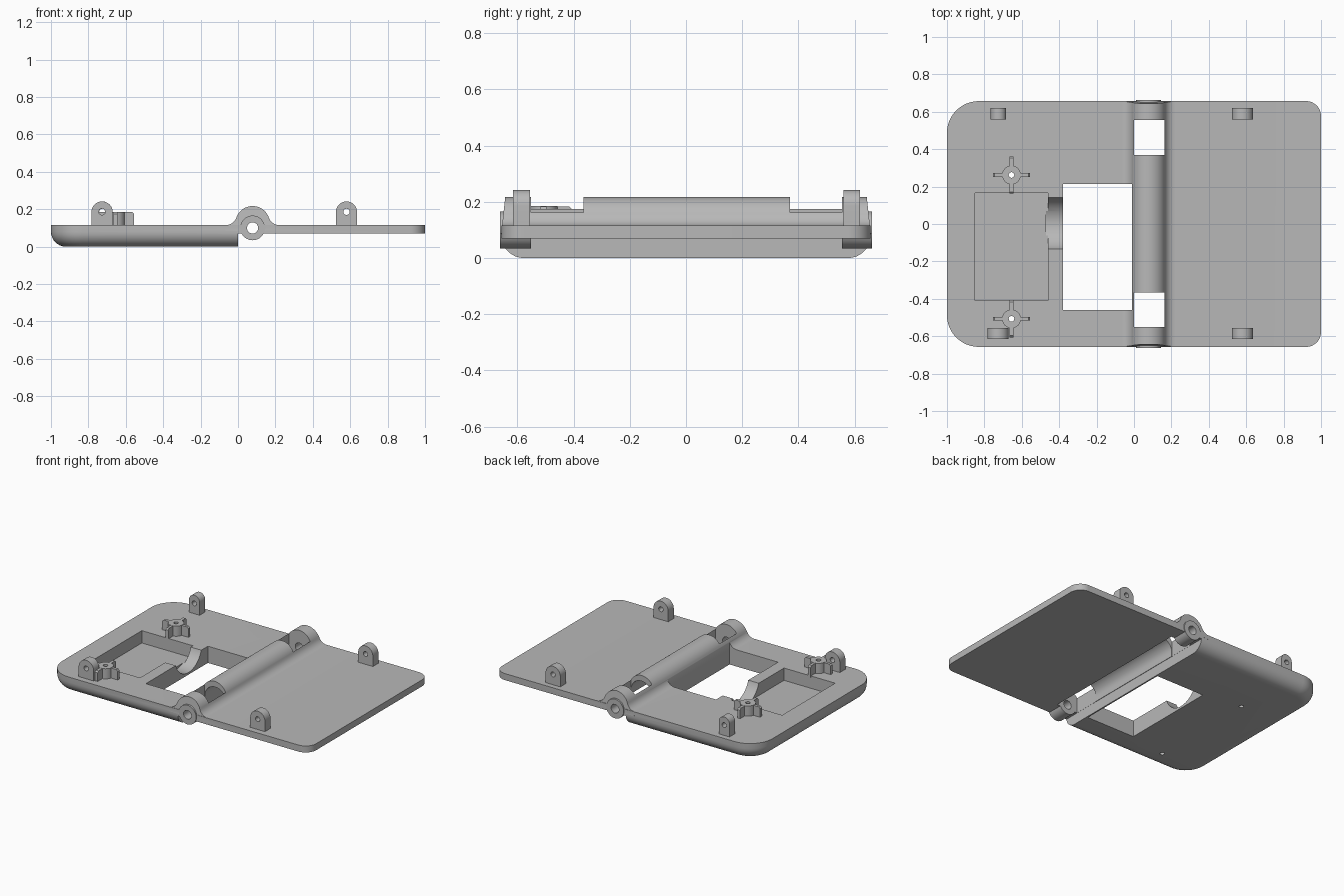
import bpy, bmesh
from math import sin, cos, pi, radians, asin

if "Cube" in bpy.data.objects:
    bpy.data.objects.remove(bpy.data.objects["Cube"], do_unlink=True)

grey = bpy.data.materials.new("plain grey")
grey.use_nodes = True
grey.diffuse_color = (0.48, 0.48, 0.48, 1)
grey.node_tree.nodes["Principled BSDF"].inputs["Base Color"].default_value = (0.48, 0.48, 0.48, 1)

TOP = 0.115      # upper face of both plates
HALF = 0.657     # half of the depth
PIN_X = 0.078    # hinge axis


def loft(name, rings):
    """Solid through matching closed rings, capped at both ends."""
    bm = bmesh.new()
    vs = [[bm.verts.new(p) for p in ring] for ring in rings]
    n = len(vs[0])
    for a, b in zip(vs, vs[1:]):
        for i in range(n):
            j = (i + 1) % n
            bm.faces.new((a[i], a[j], b[j], b[i]))
    bm.faces.new(vs[0])
    bm.faces.new(vs[-1])
    bmesh.ops.recalc_face_normals(bm, faces=bm.faces)
    mesh = bpy.data.meshes.new(name)
    bm.to_mesh(mesh)
    bm.free()
    mesh.materials.append(grey)
    ob = bpy.data.objects.new(name, mesh)
    bpy.context.collection.objects.link(ob)
    return ob


def arc(cx, cy, r, a0, a1, n):
    return [(cx + r * cos(a0 + (a1 - a0) * i / n), cy + r * sin(a0 + (a1 - a0) * i / n))
            for i in range(n + 1)]


def circle(cx, cy, r, n=40):
    return arc(cx, cy, r, 0, 2 * pi, n)[:-1]


def prism_y(name, profile, y0, y1, lean=0.0):
    """Extrude an (x, z) profile along y; lean tapers the ends upward."""
    mid = (y0 + y1) / 2
    return loft(name, [[(x, y - lean * z * (1 if y > mid else -1), z) for x, z in profile]
                       for y in (y0, y1)])


def prism_z(name, profile, z0, z1):
    return loft(name, [[(x, y, z) for x, y in profile] for z in (z0, z1)])


def box(name, x0, x1, y0, y1, z0, z1):
    return prism_z(name, [(x0, y0), (x1, y0), (x1, y1), (x0, y1)], z0, z1)


def plate_outline(side, inner, r, d, z):
    """Plate edge with two rounded outer corners, shrunk inward by d."""
    cx, cy, r2 = 1 - r, HALF - r, r - d
    pts = [(inner, -HALF + d)] + arc(cx, -cy, r2, -pi / 2, 0, 12)
    pts += arc(cx, cy, r2, 0, pi / 2, 12) + [(inner, HALF - d)]
    return [(side * x, y, z) for x, y in pts]


def combine(target, others, op):
    bpy.context.view_layer.objects.active = target
    for other in others:
        mod = target.modifiers.new("cut", "BOOLEAN")
        mod.operation, mod.solver, mod.object = op, "EXACT", other
        bpy.ops.object.modifier_apply(modifier=mod.name)


def discard(obs):
    for ob in obs:
        bpy.data.objects.remove(ob, do_unlink=True)


# Thick plate with rounded underside
R = 0.08
rings = [plate_outline(-1, 0, 0.17, R * (1 - sin(a)), R * (1 - cos(a)))
         for a in [pi / 2 * i / 8 for i in range(9)]]
body = loft("hinged_plates", rings + [plate_outline(-1, 0, 0.17, 0, TOP)])

# Thin plate
thin = loft("thin_plate", [plate_outline(1, -0.006, 0.08, 0, z) for z in (0.07, TOP)])

# Hinge ridge: barrel top blended into the plates by fillets
BR, BZ, FR = 0.092, 0.125, 0.06
rise = TOP + FR - BZ
ang = asin(rise / (BR + FR))
reach = (BR + FR) * cos(ang)
right = arc(reach, TOP + FR, FR, -pi / 2, -pi + ang, 8)
crown = arc(0, BZ, BR, ang, pi - ang, 24)
left = [(-x, z) for x, z in reversed(right)]
half_profile = right + crown[1:-1] + left
ridge = prism_y("ridge", [(reach, 0.085)] + [(PIN_X + x, z) for x, z in half_profile]
                + [(PIN_X - reach, 0.085)], -HALF - 0.01, HALF + 0.01, 0.11)

# Round knuckles at both ends
knuckles = [prism_y("knuckle", circle(PIN_X, 0.1, 0.066), *ys)
            for ys in ((-0.662, -0.552), (0.552, 0.662))]

parts = [thin, ridge] + knuckles
combine(body, parts, "UNION")
discard(parts)

# Openings in the plates and hinge
SCREWS = [(-0.655, 0.262), (-0.655, -0.507)]
holes = [prism_z("screw_hole", circle(x, y, 0.015, 20), -0.1, 0.3) for x, y in SCREWS]
groove = [(0.16, -0.05)] + arc(0.0815, 0.1, 0.0785, 0, pi, 24) + [(0.003, -0.05)]
cutters = holes + [
    box("window", -0.38, -0.01, -0.46, 0.215, -0.1, 0.4),
    box("pocket", -0.85, -0.46, -0.41, 0.167, 0.03, 0.4),
    prism_y("pin_hole", circle(PIN_X, 0.1, 0.03, 24), -0.8, 0.8),
    prism_y("hinge_groove", groove, -0.4, 0.4),
    box("front_slot", 0.001, 0.162, -0.552, -0.365, -0.1, 0.4),
    box("back_slot", 0.001, 0.162, 0.37, 0.555, -0.1, 0.4),
    loft("scoop", [[(x, y, z) for y, z in circle(0.004, 0.16, 0.146)] for x in (-0.47, -0.37)]),
]
combine(body, cutters, "DIFFERENCE")
finished = [body]

# Round-topped lugs with a cross hole
for name, x, y, r in (("front_left_lug", 0.58, -0.585, 0.056),
                      ("back_left_lug", 0.58, 0.59, 0.056),
                      ("front_right_lug", -0.727, -0.585, 0.057),
                      ("back_right_lug", -0.725, 0.59, 0.041)):
    profile = [(x + r, 0.1)] + arc(x, 0.242 - r, r, 0, pi, 20) + [(x - r, 0.1)]
    lug = prism_y(name, profile, y - 0.03, y + 0.03)
    pin = prism_y("lug_hole", circle(x, 0.186, 0.017, 20), -0.8, 0.8)
    combine(lug, [pin], "DIFFERENCE")
    discard([pin])
    finished.append(lug)

# Screw bosses with four ribs
rib = [(-0.1, 0.105), (0.1, 0.105), (0.1, 0.174), (0.09, 0.184), (-0.09, 0.184), (-0.1, 0.174)]
for name, (x, y), hole in zip(("back_boss", "front_boss"), SCREWS, holes):
    boss = prism_z(name, circle(x, y, 0.05, 32), 0.105, 0.185)
    ribs = [prism_y("rib", [(x + u, z) for u, z in rib], y - 0.01, y + 0.01),
            loft("rib", [[(w, y + u, z) for u, z in rib] for w in (x - 0.01, x + 0.01)])]
    combine(boss, ribs, "UNION")
    combine(boss, [hole], "DIFFERENCE")
    discard(ribs)
    finished.append(boss)

discard(cutters)

# Smooth curves, keep edges crisp
bpy.ops.object.select_all(action="DESELECT")
for ob in finished:
    ob.select_set(True)
bpy.context.view_layer.objects.active = body
bpy.ops.object.shade_smooth_by_angle(angle=radians(30))
